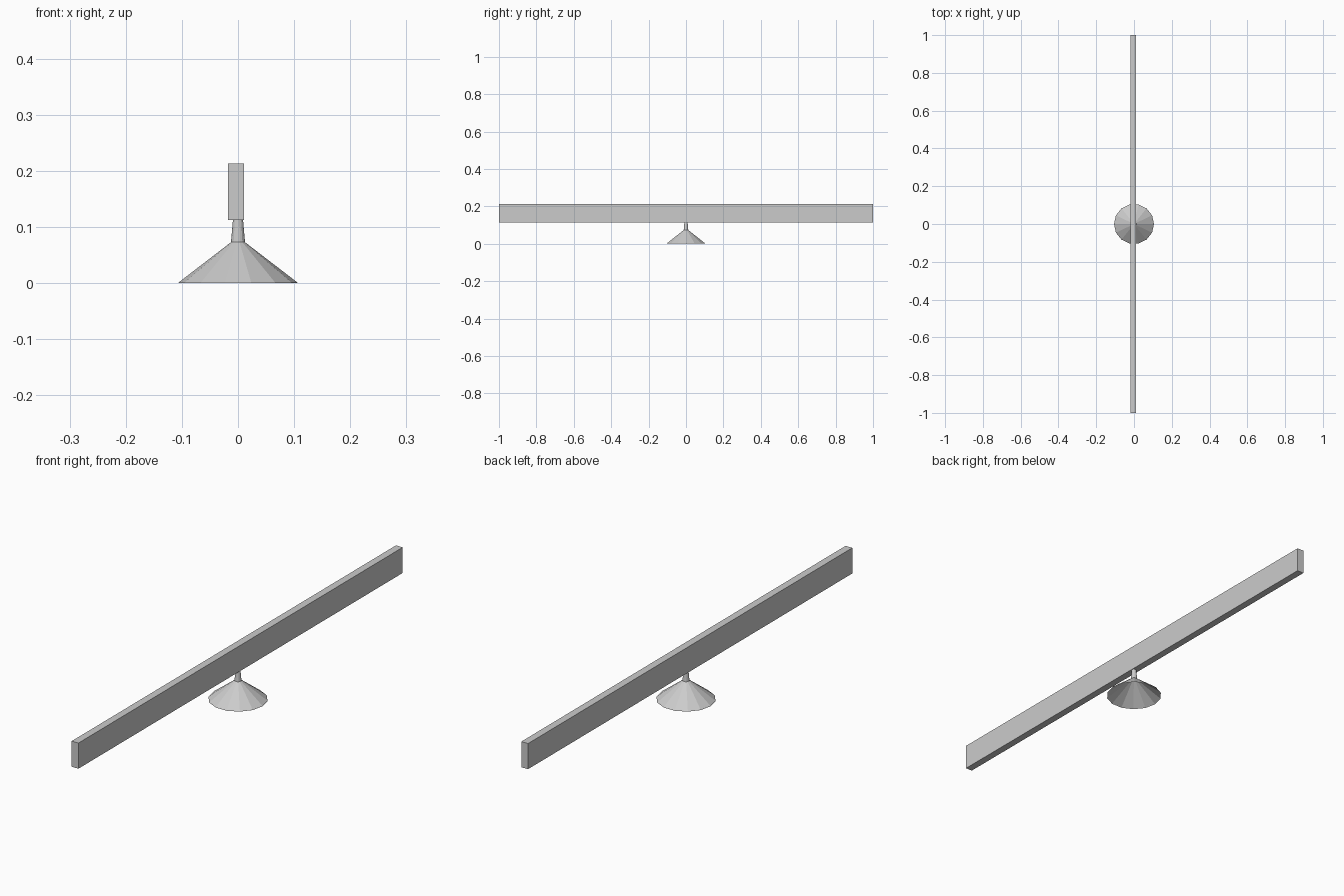
import bpy, bmesh, math

if "Cube" in bpy.data.objects:
    bpy.data.objects.remove(bpy.data.objects["Cube"])

SIDES = 14

def make_object(name, bm):
    bmesh.ops.recalc_face_normals(bm, faces=bm.faces)
    mesh = bpy.data.meshes.new(name)
    bm.to_mesh(mesh)
    bm.free()
    obj = bpy.data.objects.new(name, mesh)
    bpy.context.collection.objects.link(obj)
    return obj

def lathe(name, profile):
    """Open faceted surface of revolution around z from (radius, z) points."""
    bm = bmesh.new()
    rings = [[bm.verts.new((r * math.cos(2 * math.pi * i / SIDES),
                            r * math.sin(2 * math.pi * i / SIDES), z))
              for i in range(SIDES)] for r, z in profile]
    for low, high in zip(rings, rings[1:]):
        for i in range(SIDES):
            j = (i + 1) % SIDES
            bm.faces.new((low[i], low[j], high[j], high[i]))
    return make_object(name, bm)

# Hollow flared base with a thin neck, open underneath
lathe("flared_base", [(0.106, 0.0), (0.105, 0.002), (0.0125, 0.073), (0.009, 0.113)])

# Long flat bar balanced on the neck, slightly off centre
bm = bmesh.new()
bmesh.ops.create_cube(bm, size=1)
for v in bm.verts:
    v.co = (v.co.x * 0.029 - 0.0035, v.co.y * 2.0, v.co.z * 0.1 + 0.163)
make_object("long_bar", bm)
